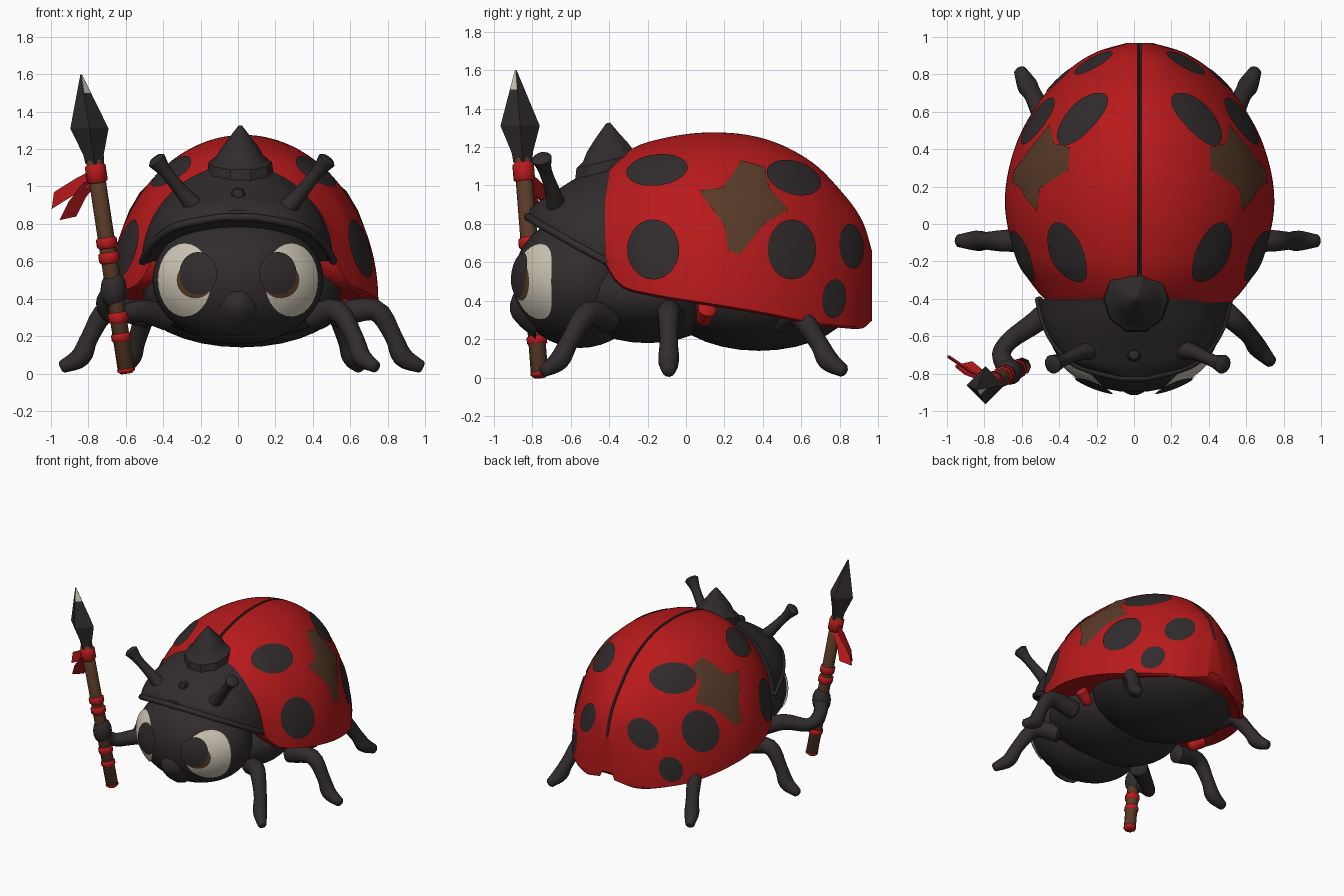
import bpy, bmesh, math
from mathutils import Vector, Matrix

if "Cube" in bpy.data.objects:
    bpy.data.objects.remove(bpy.data.objects["Cube"])


def material(name, rgb):
    m = bpy.data.materials.new(name)
    m.diffuse_color = (*rgb, 1)
    m.use_nodes = True
    m.node_tree.nodes["Principled BSDF"].inputs["Base Color"].default_value = m.diffuse_color
    return m


RED = material("shell red", (0.48, 0.010, 0.011))
DARK = material("charcoal", (0.030, 0.024, 0.025))
BROWN = material("wood brown", (0.100, 0.043, 0.021))
CREAM = material("cream", (0.62, 0.57, 0.47))
CX = 0.02  # mirror plane of the beetle


def finish(name, bm, mats, angle=40, closed=True):
    if closed:
        bmesh.ops.recalc_face_normals(bm, faces=bm.faces)
    me = bpy.data.meshes.new(name)
    bm.to_mesh(me)
    bm.free()
    for m in mats:
        me.materials.append(m)
    me.shade_smooth()
    me.set_sharp_from_angle(angle=math.radians(angle))
    ob = bpy.data.objects.new(name, me)
    bpy.context.collection.objects.link(ob)
    return ob


def loft(name, rings, mats, rule=lambda i, j: 0, angle=40):
    """Skin closed rings and cap both ends; rule(ring, side) picks the colour."""
    bm = bmesh.new()
    vs = [[bm.verts.new(p) for p in r] for r in rings]
    n = len(rings[0])
    for i in range(len(vs) - 1):
        for j in range(n):
            k = (j + 1) % n
            f = bm.faces.new((vs[i][j], vs[i][k], vs[i + 1][k], vs[i + 1][j]))
            f.material_index = rule(i, j)
    bm.faces.new(vs[0])
    bm.faces.new(vs[-1])
    return finish(name, bm, mats, angle)


def ellipsoid(name, c, r, mat, seg=32):
    bm = bmesh.new()
    bmesh.ops.create_uvsphere(bm, u_segments=seg, v_segments=seg // 2, radius=1,
                              matrix=Matrix.Translation(c) @ Matrix.Diagonal((*r, 1)))
    return finish(name, bm, [mat])


def interp(keys, x):
    """Smooth curve through (x, value, value...) rows."""
    i = max(k for k in range(len(keys) - 1) if k == 0 or keys[k][0] <= x)
    a, b = keys[i], keys[i + 1]
    p, q = keys[max(i - 1, 0)], keys[min(i + 2, len(keys) - 1)]
    h = b[0] - a[0]
    t = (x - a[0]) / h
    out = []
    for c in range(1, len(a)):
        m0 = (b[c] - p[c]) / (b[0] - p[0]) * h
        m1 = (q[c] - a[c]) / (q[0] - a[0]) * h
        out.append((2*t**3 - 3*t*t + 1) * a[c] + (t**3 - 2*t*t + t) * m0
                   + (3*t*t - 2*t**3) * b[c] + (t**3 - t*t) * m1)
    return out


def tube(name, pts, mat, sides=12, steps=4):
    """Tube through (x, y, z, radius) points with rounded ends."""
    keys = [(i, *p) for i, p in enumerate(pts)]
    n = (len(pts) - 1) * steps
    path = [interp(keys, i / steps) for i in range(n + 1)]
    P = [Vector(p[:3]) for p in path]
    R = [p[3] for p in path]
    T = [(P[min(i + 1, n)] - P[max(i - 1, 0)]).normalized() for i in range(n + 1)]
    P = [P[0] - T[0] * R[0] * .3] + P + [P[-1] + T[-1] * R[-1] * .3]
    T = [T[0]] + T + [T[-1]]
    R = [R[0] * .65] + R + [R[-1] * .65]
    u = T[0].orthogonal().normalized()
    rings = []
    for p, t, r in zip(P, T, R):
        u = (u - t * u.dot(t)).normalized()
        v = t.cross(u)
        rings.append([p + r * (u * math.cos(a) + v * math.sin(a))
                      for a in (2 * math.pi * k / sides for k in range(sides))])
    return loft(name, rings, [mat], angle=50)


def plate(name, outline, centre, place, mat, rings=6):
    """Thin painted patch: a flat outline laid on a curved surface by place(a, b)."""
    bm = bmesh.new()
    c = Vector(centre)
    mid = bm.verts.new(place(*c))
    prev = None
    for k in range(1, rings + 1):
        cur = [bm.verts.new(place(*(c + (Vector(o) - c) * k / rings))) for o in outline]
        for j in range(len(cur)):
            i = j - 1
            bm.faces.new((prev[i], prev[j], cur[j], cur[i]) if prev else (mid, cur[j], cur[i]))
        prev = cur
    bm.normal_update()
    if sum(f.normal.dot(f.calc_center_median() - Vector((0, 0.1, 0.5))) for f in bm.faces) < 0:
        bmesh.ops.reverse_faces(bm, faces=bm.faces)
    return finish(name, bm, [mat], closed=False)


def ellipse(c, ra, rb, tilt=0, n=28):
    ct, st = math.cos(tilt), math.sin(tilt)
    return [(c[0] + ra * math.cos(a) * ct - rb * math.sin(a) * st,
             c[1] + ra * math.cos(a) * st + rb * math.sin(a) * ct)
            for a in (2 * math.pi * k / n for k in range(n))]


# Wing shell: y, half width, top z, rim z
SHELL = [(-.42, .49, 1.08, .60), (-.35, .555, 1.15, .49), (-.2, .65, 1.225, .44), (.1, .72, 1.275, .39),
         (.4, .67, 1.245, .34), (.65, .54, 1.125, .29), (.82, .385, .955, .27), (.92, .23, .81, .27),
         (.968, .07, .66, .31)]
SX = 0.03


def shell_ring(y, s):
    w, zt, zb = interp(SHELL, y)
    end = math.acos(.01 / w)
    arc = [(w * math.cos(end * k / 32), zb + (zt - zb) * math.sin(end * k / 32)) for k in range(33)]
    pts = arc + [(0, zt - .03), (0, zb + .04), (.6 * w, zb + .04), (.93 * w, zb - .012)]
    return [Vector((SX + s * x, y, z)) for x, z in pts]


def shell_point(s):
    def place(y, z):
        w, zt, zb = interp(SHELL, y)
        h = max(0, min(.985, (z - zb) / (zt - zb)))
        x = w * math.sqrt(1 - h * h)
        n = Vector((x / w**2, .35 * (y - .15), (z - zb) / (zt - zb)**2)).normalized()
        return Vector((SX + s * x, y, z)) + Vector((s * n.x, n.y, n.z)) * .008
    return place


ys = [-.42 + 1.388 * math.sin(math.pi / 2 * k / 48) for k in range(49)]
SPOTS = [(-.15, 1.075, .16, .08, .12), (-.17, .665, .135, .155, 0), (.56, 1.035, .145, .085, -.3),
         (.55, .665, .125, .155, 0), (.86, .68, .062, .115, .1), (.77, .41, .062, .10, -.1)]
PATCH = [(.07, .97), (.19, .985), (.29, 1.125), (.41, 1.09), (.43, .99), (.53, .87), (.41, .80),
         (.28, .64), (.22, .66), (.2, .79), (.14, .87)]
for s, side in ((1, "right"), (-1, "left")):
    loft(f"{side}_wing_shell", [shell_ring(y, s) for y in ys], [RED, DARK], lambda i, j: int(j == 32))
    for k, (y, z, a, b, t) in enumerate(SPOTS):
        plate(f"{side}_spot_{k + 1}", ellipse((y, z), a, b, t), (y, z), shell_point(s), DARK)
    plate(f"{side}_shell_patch", PATCH, (.29, .90), shell_point(s), BROWN, 8)
    tube(f"{side}_red_underside_flap", [(CX + s * .50, .09, .30, .04), (CX + s * .58, .11, .36, .05)], RED)

# Belly and thorax
ellipsoid("belly", (CX, .38, .42), (.56, .5, .28), DARK)
ellipsoid("thorax", (CX, -.2, .43), (.53, .42, .25), DARK)

# Head with soft snout
HC, HR = Vector((0, -.55, .50)), Vector((.458, .35, .345))
ellipsoid("head", HC, HR, DARK, 40)
loft("snout", [[Vector((r * .85 * math.cos(a), y, .38 + dz + r * math.sin(a)))
                for a in (math.pi * k / 8 for k in range(16))]
               for y, r, dz in ((-.78, .20, .02), (-.86, .115, 0), (-.90, .06, -.01), (-.915, .02, -.015))],
     [DARK], angle=60)

# Collar hood: y, half width, top z, rim z
HOOD = [(-.40, .515, 1.115, .59), (-.55, .475, 1.05, .67), (-.68, .395, .97, .745), (-.76, .295, .92, .79),
        (-.815, .10, .875, .825)][::-1]


def hood_ring(y):
    w, zt, zb = interp(HOOD, y)
    return [Vector((w * math.cos(a), y, zb + (zt - zb) * math.sin(a)))
            for a in (math.pi * k / 32 for k in range(33))]


loft("collar_hood", [hood_ring(-.815 + .415 * (k / 20)**1.4) for k in range(21)], [DARK])
rim = [(h[1] - .005, h[0], h[3] + .008, .021) for h in HOOD[::-1]]
tube("collar_rim", rim + [(0, -.822, .835, .021)] + [(-x, y, z, r) for x, y, z, r in rim[::-1]], DARK)
ellipsoid("collar_stud", (0, -.70, .955), (.04, .035, .04), DARK, 8)

# Horn rising from a tilted faceted base
loft("horn", [[Vector((.012 + r * math.cos(a), y + r * 1.05 * math.sin(a), z + .25 * r * math.sin(a)))
               for a in (math.pi * k / 5 for k in range(10))]
              for z, r, y in ((1.03, .18, -.40), (1.13, .17, -.40), (1.155, .13, -.405), (1.20, .105, -.41),
                              (1.26, .06, -.41), (1.325, .01, -.405))], [DARK], angle=30)


# Eyes laid on the head
def head_point(scale):
    def place(x, z):
        u, v = (x - HC.x) / (HR.x * scale), (z - HC.z) / (HR.z * scale)
        return Vector((x, HC.y - HR.y * scale * math.sqrt(max(0, 1 - u * u - v * v)), z))
    return place


LEGS = {
    "front": [(.38, -.40, .30, .07), (.51, -.51, .335, .06), (.60, -.60, .20, .048),
              (.64, -.66, .09, .052), (.715, -.74, .035, .032)],
    "middle": [(.50, -.08, .31, .07), (.71, -.09, .34, .06), (.81, -.09, .20, .048),
               (.86, -.09, .09, .055), (.96, -.09, .035, .034)],
    "rear": [(.40, .48, .30, .07), (.50, .58, .33, .06), (.56, .69, .18, .048),
             (.59, .74, .09, .055), (.63, .82, .035, .034)],
}
for s, side in ((1, "right"), (-1, "left")):
    plate(f"{side}_eye_white", ellipse((s * .285, .50), .145, .198), (s * .285, .5), head_point(1.03), CREAM)
    plate(f"{side}_iris", ellipse((s * .228, .50), .100, .098), (s * .228, .50), head_point(1.045), BROWN)
    plate(f"{side}_pupil", ellipse((s * .213, .535), .10, .115), (s * .213, .535), head_point(1.06), DARK)
    # Antennae with knobs
    tube(f"{side}_antenna", [(CX + s * x, y, z, r) for x, y, z, r in
         ((.24, -.67, .88, .055), (.31, -.69, .96, .040), (.40, -.73, 1.07, .034), (.455, -.75, 1.14, .052))], DARK)
    # Legs (the front left one is the arm)
    for leg, pts in LEGS.items():
        if (s, leg) != (-1, "front"):
            tube(f"{side}_{leg}_leg", [(CX + s * x, y, z, r) for x, y, z, r in pts], DARK)

tube("spear_arm", [(-.38, -.40, .30, .07), (-.52, -.52, .335, .06), (-.66, -.62, .31, .05),
                   (-.71, -.70, .37, .05), (-.67, -.78, .45, .055)], DARK)
ellipsoid("spear_hand", (-.665, -.79, .45), (.07, .07, .10), DARK, 16)


# Spear
def axis(z):
    t = z / 1.15
    return Vector((-.595 - .175 * t, -.76 - .09 * t, z))


def rod(name, z0, z1, r, mat):
    tube(name, [(*axis(z), r) for z in (z0, z1)], mat, 8, 2)


rod("spear_shaft", .02, 1.14, .045, BROWN)
for k, (z0, z1, r) in enumerate(((.18, .21, .053), (.28, .32, .054), (.60, .64, .056), (.68, .72, .056),
                                 (1.03, 1.11, .056), (.015, .025, .048))):
    rod(f"spear_wrap_{k + 1}", z0, z1, r, RED)
HEAD = [(1.12, .05), (1.17, .055), (1.31, .102), (1.5, .038), (1.6, .004)]
loft("spear_head", [[axis(z) + Vector((r * math.cos(a), r * math.sin(a), 0))
                     for a in (math.pi / 2 * k for k in range(4))] for z, r in HEAD],
     [DARK, CREAM], lambda i, j: int(i == 3 and j == 3), angle=25)

# Ribbons
for k, path in enumerate(([(-.77, -.83, 1.05), (-.87, -.79, 1.0), (-.99, -.71, .925)],
                          [(-.78, -.82, 1.03), (-.86, -.79, .93), (-.91, -.75, .83)])):
    wide = Vector((.006, 0, .045)) if k == 0 else Vector((.045, .01, .01))
    loft(f"spear_ribbon_{k + 1}", [[Vector(p) + a * wide + Vector((0, b, 0)) for a, b in
         ((1, .006), (1, -.006), (-1, -.006), (-1, .006))] for p in path], [RED], angle=30)
